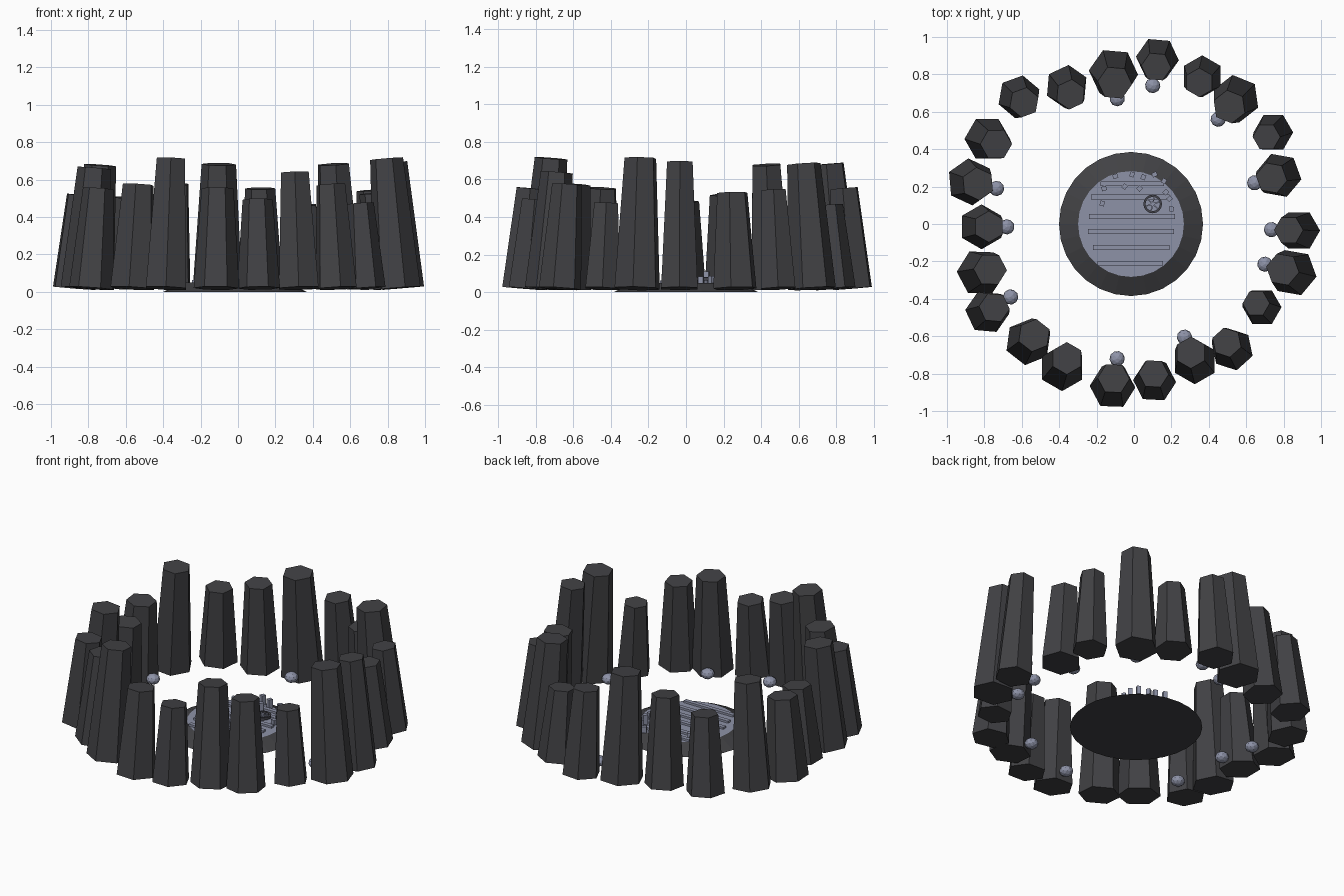
import bpy, bmesh, math, random
from mathutils import Matrix, Vector

if "Cube" in bpy.data.objects:
    bpy.data.objects.remove(bpy.data.objects["Cube"])

random.seed(4)


def mat(name, col):
    m = bpy.data.materials.new(name)
    m.diffuse_color = (*col, 1)
    m.use_nodes = True
    m.node_tree.nodes["Principled BSDF"].inputs["Base Color"].default_value = m.diffuse_color
    return m


DARK = mat("dark_basalt", (0.053, 0.053, 0.058))
BLUE = mat("blue_grey", (0.27, 0.29, 0.39))
INK = mat("wheel_dark", (0.06, 0.06, 0.075))


def finish(name, bm, *mats):
    me = bpy.data.meshes.new(name)
    bm.to_mesh(me)
    bm.free()
    for m in mats:
        me.materials.append(m)
    ob = bpy.data.objects.new(name, me)
    bpy.context.collection.objects.link(ob)
    return ob


def cone(bm, r1, r2, h, sides, matrix):
    # tapered prism standing on its origin
    bmesh.ops.create_cone(bm, cap_ends=True, segments=sides, radius1=r1, radius2=r2, depth=h,
                          matrix=matrix @ Matrix.Translation((0, 0, h / 2)))


def box(bm, x, y, z, sx, sy, sz, rot=0):
    m = Matrix.Translation((x, y, z)) @ Matrix.Rotation(rot, 4, 'Z') @ Matrix.Diagonal((sx, sy, sz, 1))
    bmesh.ops.create_cube(bm, size=1, matrix=m)


# ring of basalt columns: x, y, top height, base radius, turn in degrees
COLUMNS = [
    (.125, .885, .56, .115, 25), (.365, .79, .47, .112, 0), (.545, .67, .69, .128, 8),
    (.745, .49, .55, .106, 30), (.775, .26, .535, .122, 20), (.883, -.035, .70, .112, 30),
    (.85, -.26, .72, .128, 20), (.685, -.445, .48, .104, 30), (.525, -.67, .58, .115, 12),
    (.325, -.735, .645, .122, 0), (.11, -.84, .50, .115, 27), (-.115, -.87, .56, .122, 28),
    (-.385, -.77, .72, .124, 0), (-.565, -.63, .58, .126, -8), (-.785, -.47, .56, .118, 25),
    (-.82, -.26, .67, .128, 28), (-.815, -.015, .49, .12, 0), (-.875, .225, .525, .126, 5),
    (-.785, .455, .685, .122, 30), (-.615, .68, .51, .116, -10), (-.36, .735, .585, .116, -5),
    (-.11, .81, .69, .132, 25)]
TILT = math.radians(4.8)
for i, (x, y, top, r, turn) in enumerate(COLUMNS):
    bm = bmesh.new()
    axis = Vector((y, -x, 0)).normalized()
    lean = Matrix.Rotation(TILT, 4, axis)      # lean towards the centre
    m = Matrix.Translation((x, y, .02)) @ lean @ Matrix.Rotation(math.radians(turn), 4, 'Z')
    cone(bm, r, r * .70, top - .025, 6, m)
    finish(f"column_{i + 1}", bm, DARK)

# small boulders at the feet of the columns
BOULDERS = [(.1, .74), (-.09, .67), (.45, .56), (.645, .22), (.735, -.03), (.70, -.215),
            (.27, -.605), (-.09, -.72), (-.66, -.39), (-.68, -.015), (-.735, .19)]
for i, (x, y) in enumerate(BOULDERS):
    bm = bmesh.new()
    m = (Matrix.Translation((x, y, .05)) @ Matrix.Rotation(random.uniform(0, 6), 4, 'Z')
         @ Matrix.Diagonal((1, 1, .8, 1)))
    bmesh.ops.create_icosphere(bm, subdivisions=2, radius=.041, matrix=m)
    finish(f"boulder_{i + 1}", bm, BLUE)

# central plinth: dark sloping skirt with a blue-grey top face
CX, TOP = -.016, .05
bm = bmesh.new()
cone(bm, .385, .283, TOP, 28, Matrix.Translation((CX, 0, 0)))
for f in bm.faces:
    f.material_index = 1 if f.normal.z > .95 else 0
finish("plinth", bm, DARK, BLUE)

# raised planks across the plinth
bm = bmesh.new()
for x, y, w in [(-.01, .215, .34), (-.02, .145, .42), (-.01, .04, .46), (-.015, -.04, .46),
                (-.015, -.125, .41), (-.02, -.21, .35)]:
    box(bm, x, y, TOP + .005, w, .026, .016)
finish("planks", bm, BLUE)

# scattered stakes on the back half
bm = bmesh.new()
STAKES = [(-.16, .19), (-.1, .255), (-.01, .265), (.05, .25), (.11, .265), (.16, .23),
          (-.17, .11), (-.05, .2), (.03, .19), (.19, .135), (.2, .08), (.17, .17)]
for x, y in STAKES:
    h = random.uniform(.03, .065)
    box(bm, x, y, TOP + h / 2, .027, .024, h, random.uniform(0, 1.5))
finish("stakes", bm, BLUE)

# spoked wheel lying on the plinth
bm = bmesh.new()
WX, WY, WZ, N = .10, .107, TOP + .02, 16
rings = []
for k in range(N):
    a = 2 * math.pi * k / N
    rings.append([bm.verts.new((WX + r * math.cos(a), WY + r * math.sin(a), WZ + z))
                  for r, z in ((.05, -.008), (.05, .008), (.038, .008), (.038, -.008))])
for k in range(N):
    a, b = rings[k], rings[(k + 1) % N]
    for j in range(4):
        bm.faces.new((a[j], b[j], b[(j + 1) % 4], a[(j + 1) % 4]))
bmesh.ops.recalc_face_normals(bm, faces=bm.faces[:])
finish("wheel_rim", bm, INK)
bm = bmesh.new()
for k in range(3):
    box(bm, WX, WY, WZ, .085, .007, .008, k * math.pi / 3 + .3)
cone(bm, .012, .012, .03, 8, Matrix.Translation((WX, WY, TOP)))
finish("wheel_spokes", bm, BLUE)
